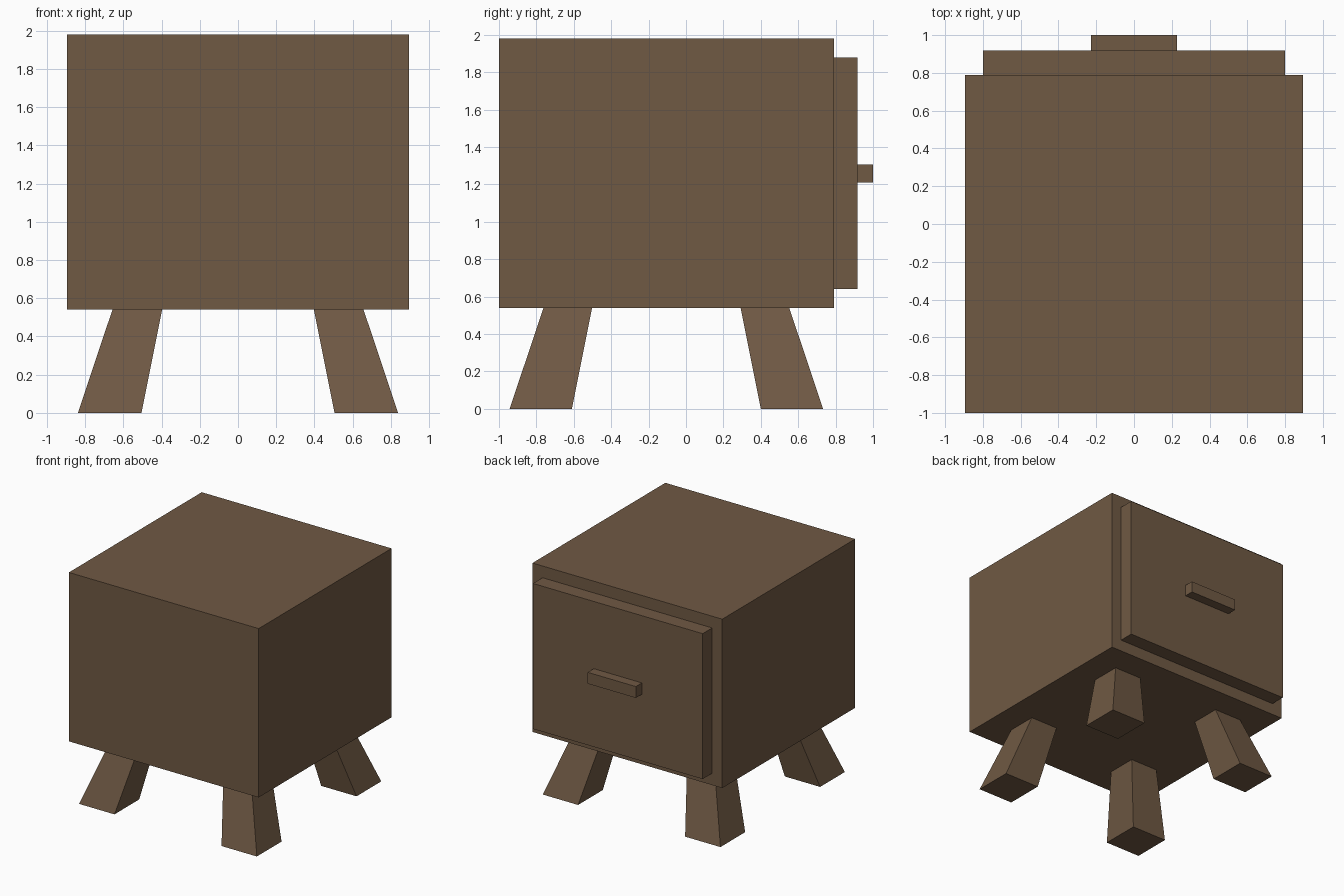
import bpy, bmesh

if "Cube" in bpy.data.objects:
    bpy.data.objects.remove(bpy.data.objects["Cube"])

wood = bpy.data.materials.new("brown_wood")
wood.diffuse_color = (0.16, 0.10, 0.057, 1)
wood.use_nodes = True
wood.node_tree.nodes["Principled BSDF"].inputs["Base Color"].default_value = wood.diffuse_color


def frustum(name, bottom, top, z0, z1):
    """Four-sided block between two rectangles given as (x0, x1, y0, y1)."""
    bm = bmesh.new()
    rings = []
    for (x0, x1, y0, y1), z in ((bottom, z0), (top, z1)):
        corners = ((x0, y0), (x1, y0), (x1, y1), (x0, y1))
        rings.append([bm.verts.new((x, y, z)) for x, y in corners])
    lo, hi = rings
    bm.faces.new(lo[::-1])
    bm.faces.new(hi)
    for i in range(4):
        j = (i + 1) % 4
        bm.faces.new((lo[i], lo[j], hi[j], hi[i]))
    bmesh.ops.recalc_face_normals(bm, faces=bm.faces)
    mesh = bpy.data.meshes.new(name)
    bm.to_mesh(mesh)
    bm.free()
    mesh.materials.append(wood)
    obj = bpy.data.objects.new(name, mesh)
    bpy.context.collection.objects.link(obj)
    return obj


def box(name, x, y0, y1, z0, z1):
    rect = (-x, x, y0, y1)
    return frustum(name, rect, rect, z0, z1)


# Cabinet, drawer front and handle
box("cabinet_body", 0.895, -1.0, 0.79, 0.54, 1.98)
box("drawer_front", 0.80, 0.79, 0.918, 0.64, 1.88)
box("drawer_handle", 0.227, 0.918, 1.0, 1.21, 1.307)

# Splayed, tapering legs arranged around the cabinet centre
MID_Y = -0.105


def leg_rect(sx, sy, inner, outer):
    xs = sorted((sx * inner, sx * outer))
    ys = sorted((MID_Y + sy * inner, MID_Y + sy * outer))
    return (*xs, *ys)


for sy, end in ((-1, "front"), (1, "back")):
    for sx, side in ((-1, "left"), (1, "right")):
        frustum(f"{end}_{side}_leg", leg_rect(sx, sy, 0.505, 0.838),
                leg_rect(sx, sy, 0.397, 0.657), 0.0, 0.54)
